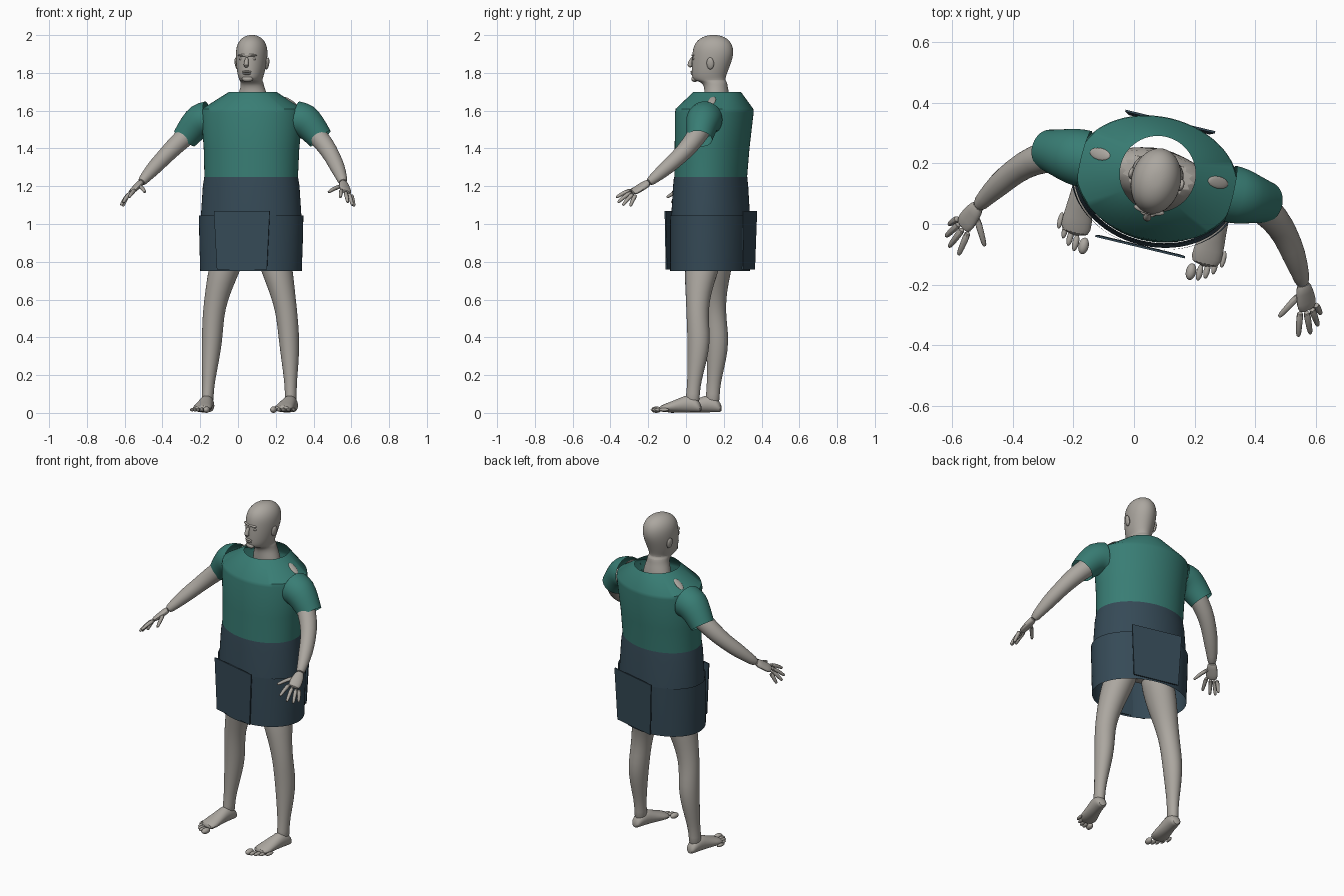
import bpy, bmesh, math
from mathutils import Vector, Matrix

if "Cube" in bpy.data.objects:
    bpy.data.objects.remove(bpy.data.objects["Cube"])

# The figure is built facing -y, then turned slightly
PLACE = Matrix.Translation((0.072, 0.14, 0)) @ Matrix.Rotation(math.radians(-13.5), 4, 'Z')


def material(name, color):
    m = bpy.data.materials.new(name)
    m.use_nodes = True
    m.diffuse_color = color
    bsdf = m.node_tree.nodes["Principled BSDF"]
    bsdf.inputs["Base Color"].default_value = color
    bsdf.inputs["Roughness"].default_value = 0.7
    return m


SKIN = material("warm_grey_skin", (0.41, 0.385, 0.35, 1))
SHIRT = material("teal_cloth", (0.04, 0.205, 0.175, 1))
SHORTS = material("slate_cloth", (0.036, 0.068, 0.094, 1))


def finish(name, bm, mat, subdiv=0):
    bmesh.ops.recalc_face_normals(bm, faces=bm.faces)
    me = bpy.data.meshes.new(name)
    bm.to_mesh(me)
    bm.free()
    me.materials.append(mat)
    ob = bpy.data.objects.new(name, me)
    bpy.context.collection.objects.link(ob)
    ob.matrix_world = PLACE
    if subdiv:
        ob.modifiers.new("smooth", 'SUBSURF').levels = subdiv
        ob.modifiers["smooth"].render_levels = subdiv
    bpy.context.view_layer.objects.active = ob
    ob.select_set(True)
    bpy.ops.object.shade_smooth_by_angle(angle=math.radians(40))
    ob.select_set(False)
    return ob


def skin_rings(name, rings, mat, n=16, cap=True, subdiv=1):
    """Join elliptical rings, each given as centre and two half-axes."""
    bm = bmesh.new()
    loops = []
    for c, u, v in rings:
        c, u, v = Vector(c), Vector(u), Vector(v)
        angles = [2 * math.pi * i / n for i in range(n)]
        loops.append([bm.verts.new(c + u * math.cos(a) + v * math.sin(a)) for a in angles])
    for a, b in zip(loops, loops[1:]):
        for i in range(n):
            bm.faces.new((a[i], a[i - 1], b[i - 1], b[i]))
    if cap:
        bm.faces.new(loops[0])
        bm.faces.new(loops[-1])
    return finish(name, bm, mat, subdiv)


def stack(name, rows, mat, **kw):
    """Horizontal rings: x, y, z, half width, half depth."""
    return skin_rings(name, [((x, y, z), (rx, 0, 0), (0, ry, 0)) for x, y, z, rx, ry in rows], mat, **kw)


def tube(name, points, mat, **kw):
    """Round tube through x, y, z, radius points."""
    ps = [Vector(p[:3]) for p in points]
    rings = []
    for i, p in enumerate(ps):
        t = (ps[min(i + 1, len(ps) - 1)] - ps[max(i - 1, 0)]).normalized()
        u = t.cross(Vector((0, 1, 0.2))).normalized()
        r = points[i][3]
        rings.append((p, u * r, t.cross(u) * r))
    return skin_rings(name, rings, mat, **kw)


def blob(name, c, size, mat=SKIN, rot=0):
    bm = bmesh.new()
    bmesh.ops.create_uvsphere(bm, u_segments=16, v_segments=10, radius=1)
    m = Matrix.Translation(c) @ Matrix.Rotation(rot, 4, 'Y') @ Matrix.Diagonal((*size, 1))
    bmesh.ops.transform(bm, matrix=m, verts=bm.verts)
    return finish(name, bm, mat)


# Head and neck
stack("head", [
    (0, .03, 1.60, .10, .07), (0, .025, 1.68, .082, .068), (0, .02, 1.72, .064, .062),
    (0, .012, 1.752, .06, .068), (0, -.02, 1.76, .058, .088), (0, -.018, 1.79, .07, .094),
    (0, -.008, 1.84, .079, .104), (0, .002, 1.89, .084, .112), (0, .004, 1.935, .082, .109),
    (0, .005, 1.97, .067, .09), (0, .006, 1.992, .042, .057), (0, .006, 2.001, .015, .02)],
    SKIN, n=20, subdiv=2)
tube("nose", [(0, -.106, 1.885, .008), (0, -.118, 1.862, .011),
              (0, -.126, 1.842, .016), (0, -.112, 1.832, .012)], SKIN, n=10)
blob("brow", (0, -.096, 1.893), (.052, .015, .008))
blob("upper_lip", (0, -.109, 1.806), (.026, .009, .006))
blob("lower_lip", (0, -.108, 1.795), (.023, .009, .006))
blob("chin", (0, -.096, 1.768), (.03, .018, .016))

# Hidden torso and hips
stack("torso", [
    (0, 0, .86, .17, .11), (0, 0, 1.0, .18, .115), (0, 0, 1.2, .15, .1),
    (0, 0, 1.42, .18, .11), (0, .02, 1.56, .2, .09), (0, .025, 1.63, .13, .07)], SKIN)

for side, s in (("left", 1), ("right", -1)):
    def M(rows):
        return [(s * r[0], *r[1:]) for r in rows]

    # Face sides
    blob(side + "_ear", (s * .083, .008, 1.85), (.01, .02, .032), rot=s * .15)
    blob(side + "_eye", (s * .032, -.093, 1.874), (.015, .008, .007))

    # Arm
    tube(side + "_arm", M([
        (.24, .02, 1.555, .06), (.33, .015, 1.495, .056), (.41, -.025, 1.415, .05),
        (.46, -.075, 1.352, .043), (.5, -.13, 1.298, .041),
        (.535, -.185, 1.245, .029), (.552, -.22, 1.215, .024)]), SKIN)

    # Palm: flattened rings across the knuckle direction
    across = Vector((.75, .6, -.33)).normalized()
    thick = across.cross(Vector((.4, -.8, -.5))).normalized()
    palm = []
    for x, y, z, w, t in ((.548, -.21, 1.223, .024, .021), (.562, -.24, 1.203, .032, .018),
                          (.575, -.27, 1.183, .037, .016), (.587, -.298, 1.165, .033, .012)):
        mirror = Matrix.Diagonal((s, 1, 1))
        palm.append((mirror @ Vector((x, y, z)), mirror @ (across * w), mirror @ (thick * t)))
    skin_rings(side + "_palm", palm, SKIN, n=12)

    # Fingers
    for name, base, tip in (
            ("index", (.562, -.302, 1.181), (.576, -.388, 1.14)),
            ("middle", (.581, -.296, 1.171), (.613, -.37, 1.113)),
            ("ring", (.596, -.284, 1.163), (.631, -.338, 1.098)),
            ("little", (.606, -.27, 1.158), (.63, -.297, 1.093)),
            ("thumb", (.548, -.25, 1.2), (.498, -.34, 1.168))):
        a, b = Vector(base), Vector(tip)
        mid = a.lerp(b, .5) + Vector((0, 0, .006))
        tube(f"{side}_{name}_finger", M([(*a, .014), (*mid, .0115), (*a.lerp(b, .9), .01), (*b, .005)]),
             SKIN, n=8)

    # Leg
    stack(side + "_leg", M([
        (.09, 0, .93, .09, .1), (.125, -.015, .82, .092, .1), (.15, -.027, .73, .083, .088),
        (.175, -.034, .64, .069, .07), (.195, -.035, .55, .06, .06), (.204, -.03, .47, .057, .06),
        (.21, -.023, .38, .055, .062), (.217, -.03, .28, .047, .053), (.223, -.045, .17, .034, .038),
        (.226, -.052, .1, .031, .036), (.227, -.056, .04, .033, .042)]), SKIN)

    # Foot and toes
    foot = ((.228, -.005, .02, .022, .016), (.228, -.025, .04, .034, .037), (.227, -.07, .052, .038, .05),
            (.225, -.12, .042, .042, .04), (.222, -.18, .029, .051, .027), (.22, -.238, .021, .053, .017))
    skin_rings(side + "_foot", [((s * x, y, z), (w, 0, 0), (0, 0, h)) for x, y, z, w, h in foot], SKIN)
    for i in range(5):
        r = .017 if i == 0 else .0115 - .0006 * i
        blob(f"{side}_toe_{i + 1}", (s * (.182 + .022 * i + (.006 if i else 0)),
                                     -.262 + .004 * i * i, .017), (r, .028, r))

    # Sleeve, and the shoulder showing through the shirt
    tube(side + "_sleeve", M([(.245, .018, 1.555, .095), (.285, .018, 1.55, .094),
                              (.325, .018, 1.51, .08), (.37, .018, 1.452, .068)]),
         SHIRT, n=32, cap=False)
    blob(side + "_shoulder_patch", (s * .2, .045, 1.652), (.04, .02, .006), rot=s * .56)

# Shirt body with a wide neck opening
stack("shirt", [
    (0, -.01, 1.235, .25, .188), (0, -.002, 1.4, .256, .194), (0, .01, 1.59, .273, .204),
    (0, .011, 1.61, .268, .201), (0, .026, 1.70, .125, .125)], SHIRT, n=64, cap=False, subdiv=0)

# Shorts: waist section and wider lower section
stack("shorts_waist", [
    (0, -.01, 1.25, .251, .19), (0, -.01, 1.2, .259, .195), (0, -.01, 1.03, .27, .205)],
    SHORTS, n=64, cap=False, subdiv=0)
stack("shorts_lower", [
    (0, -.01, 1.045, .28, .21), (0, -.012, .9, .277, .209), (0, -.014, .75, .272, .207)],
    SHORTS, n=64, cap=False, subdiv=0)

# Flat panels on the front and back of the shorts
for name, top_y, low_y in (("front_panel", -.224, -.222), ("back_panel", .207, .199)):
    bm = bmesh.new()
    corners = ((-.152, top_y, 1.07), (.152, top_y, 1.07), (.136, low_y, .76), (-.136, low_y, .76))
    face = bm.faces.new([bm.verts.new(c) for c in corners])
    out = bmesh.ops.extrude_face_region(bm, geom=[face])["geom"]
    bmesh.ops.translate(bm, vec=(0, -math.copysign(.007, top_y), 0),
                        verts=[v for v in out if isinstance(v, bmesh.types.BMVert)])
    finish(name, bm, SHORTS)
